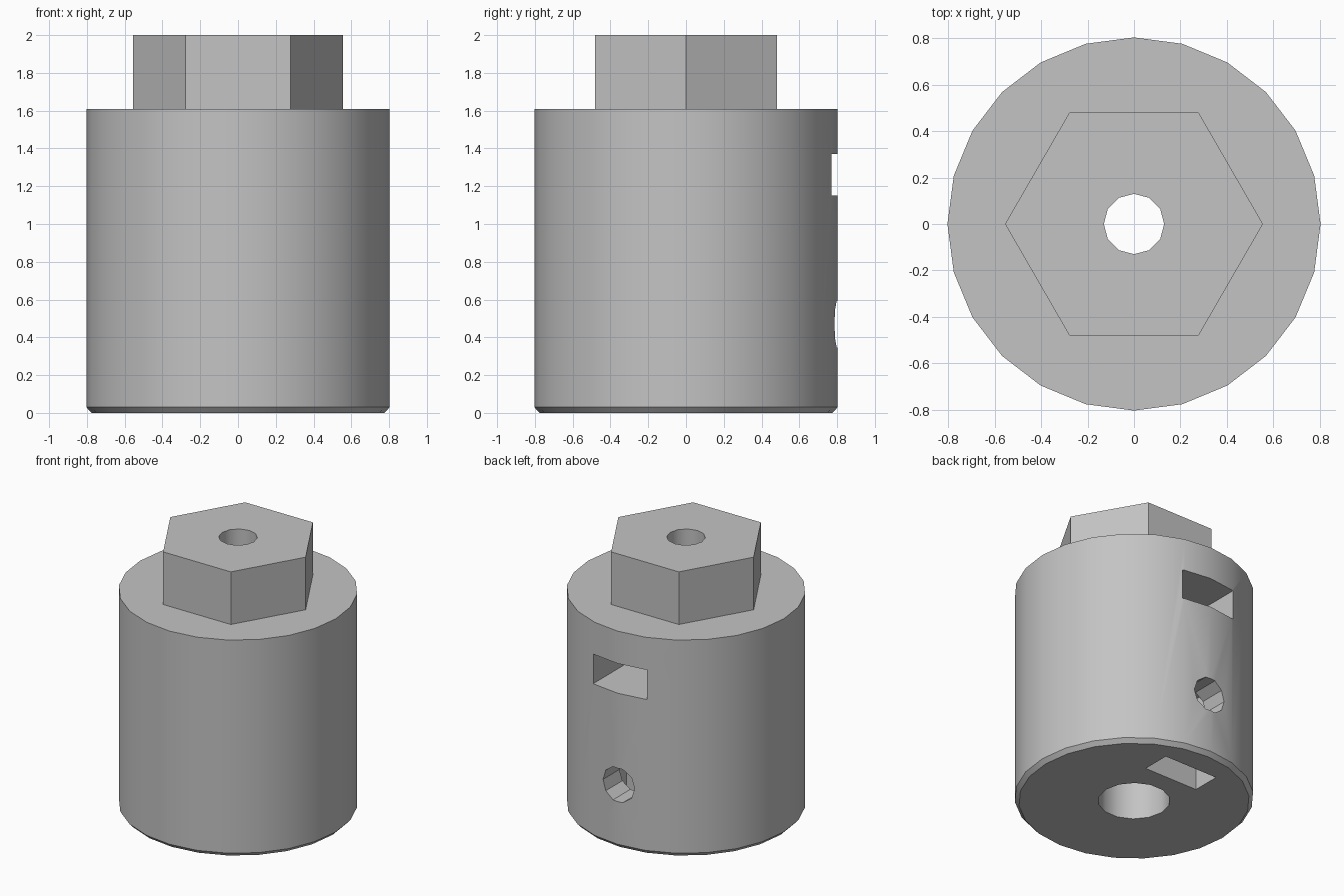
import bpy, math
from mathutils import Matrix

if "Cube" in bpy.data.objects:
    bpy.data.objects.remove(bpy.data.objects["Cube"], do_unlink=True)

grey = bpy.data.materials.new("plain_grey")
grey.use_nodes = True
colour = (0.55, 0.55, 0.55, 1)
grey.diffuse_color = colour
grey.node_tree.nodes["Principled BSDF"].inputs["Base Color"].default_value = colour


def lathe(name, profile, sides):
    """Closed solid from (radius, height) rings around z."""
    verts, faces = [], []
    for r, z in profile:
        for i in range(sides):
            a = math.tau * i / sides
            verts.append((r * math.cos(a), r * math.sin(a), z))
    for k in range(len(profile) - 1):
        for i in range(sides):
            j = (i + 1) % sides
            low, high = k * sides, (k + 1) * sides
            faces.append((low + i, low + j, high + j, high + i))
    faces.append(tuple(reversed(range(sides))))
    faces.append(tuple(range(len(verts) - sides, len(verts))))
    mesh = bpy.data.meshes.new(name)
    mesh.from_pydata(verts, [], faces)
    mesh.materials.append(grey)
    obj = bpy.data.objects.new(name, mesh)
    bpy.context.collection.objects.link(obj)
    return obj


def box(name, x, y, z):
    """Box from (low, high) ranges."""
    bpy.ops.mesh.primitive_cube_add(size=1)
    obj = bpy.context.object
    obj.name = name
    spans = (x, y, z)
    obj.data.transform(Matrix.Translation([sum(s) / 2 for s in spans])
                       @ Matrix.Diagonal([s[1] - s[0] for s in spans] + [1]))
    obj.data.materials.append(grey)
    return obj


def combine(target, tool, operation):
    """Apply a boolean and discard the tool."""
    tool.hide_render = True
    mod = target.modifiers.new(tool.name, "BOOLEAN")
    mod.operation, mod.solver, mod.object = operation, "EXACT", tool
    bpy.context.view_layer.objects.active = target
    bpy.ops.object.modifier_apply(modifier=mod.name)
    bpy.data.objects.remove(tool, do_unlink=True)


# Round hub with a chamfered lower rim and a hexagonal drive on top
hub = lathe("hex_drive_hub", [(0.775, 0), (0.803, 0.03), (0.803, 1.61)], 24)
combine(hub, lathe("hex_drive", [(0.555, 1.5), (0.555, 2)], 6), "UNION")

# Bolt bore through the top, wider shaft socket from below
combine(hub, lathe("bolt_bore", [(0.13, 0.5), (0.13, 2.2)], 12), "DIFFERENCE")
combine(hub, lathe("shaft_socket", [(0.242, -0.2), (0.242, 0.95)], 14), "DIFFERENCE")

# Nut slots: one entered from the back, one from below
combine(hub, box("bolt_nut_slot", (-0.22, 0.22), (-0.24, 1), (1.15, 1.37)), "DIFFERENCE")
combine(hub, box("set_nut_slot", (-0.22, 0.22), (0.385, 0.595), (-0.2, 0.7)), "DIFFERENCE")

# Set screw hole from the back into the shaft socket
screw = lathe("set_screw_hole", [(0.13, 0.1), (0.13, 1)], 10)
screw.data.transform(Matrix.Translation((0, 0, 0.47)) @ Matrix.Rotation(-math.pi / 2, 4, "X"))
combine(hub, screw, "DIFFERENCE")

# Smooth round walls, crisp edges
bpy.ops.object.select_all(action="DESELECT")
hub.select_set(True)
bpy.context.view_layer.objects.active = hub
bpy.ops.object.shade_smooth_by_angle(angle=math.radians(32))
